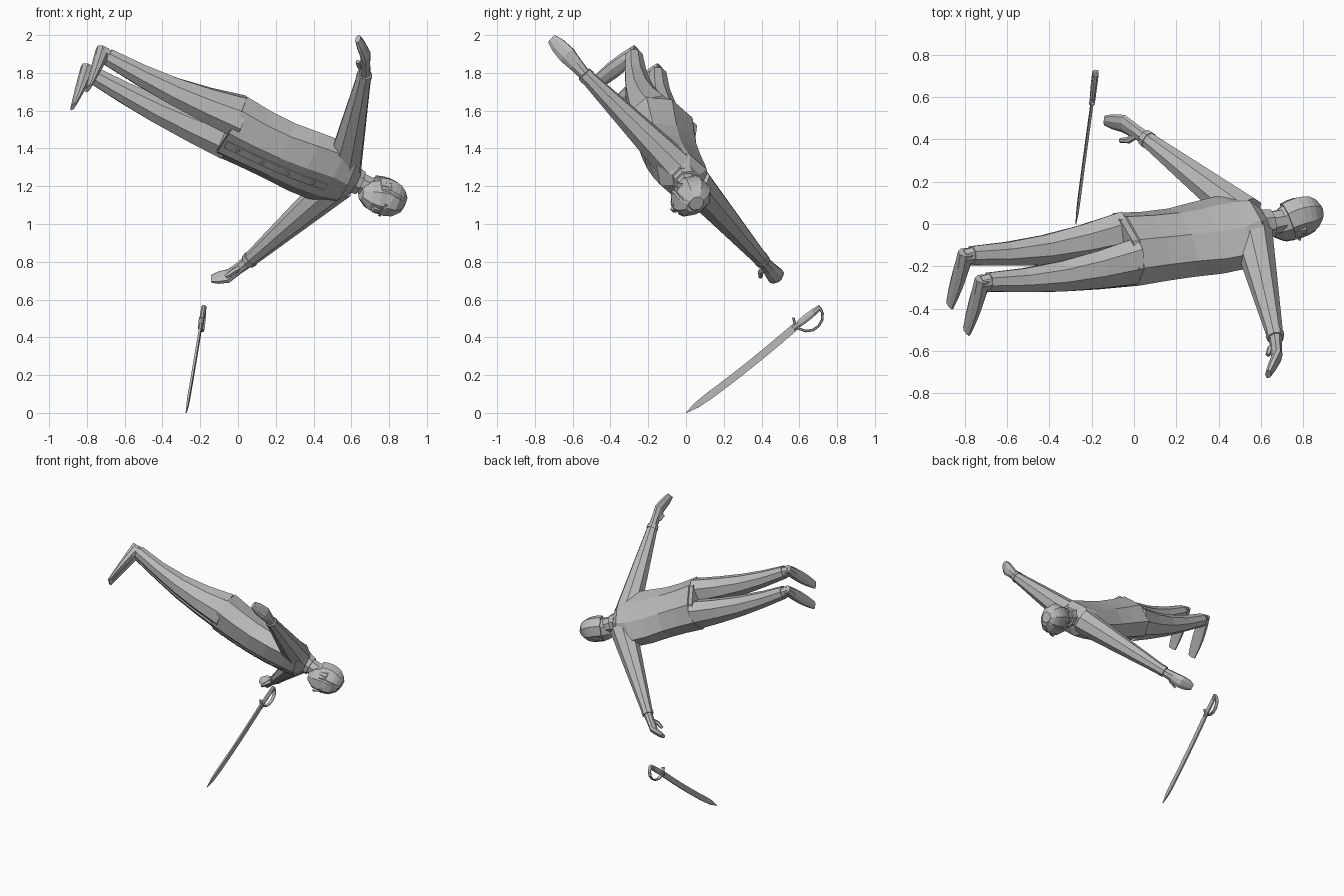
import bpy, bmesh
from math import sin, cos, pi
from mathutils import Vector

cube = bpy.data.objects.get("Cube")
if cube:
    bpy.data.objects.remove(cube)

grey = bpy.data.materials.new("plain grey")
grey.use_nodes = True
grey.diffuse_color = (.5, .5, .5, 1)
grey.node_tree.nodes["Principled BSDF"].inputs["Base Color"].default_value = (.5, .5, .5, 1)


def point(x, y, z):
    return Vector((x, y, z))


def steps(count, start=0, end=1):
    return [start + (end - start) * i / count for i in range(count + 1)]


# Body frame: up to the head, left of the body, out of the chest
up = point(.9, .17, -.4).normalized()
left = point(-.39, .67, -.59)
left = (left - up * left.dot(up)).normalized()
front = left.cross(up)


def loft(name, sections, side, sides=8):
    """Skin rings given as (centre, half size along side, half size across)."""
    bm = bmesh.new()
    rings = []
    last = len(sections) - 1
    flat = 1 / cos(pi / sides)
    for i, (centre, along, across) in enumerate(sections):
        path = (sections[min(i + 1, last)][0] - sections[max(i - 1, 0)][0]).normalized()
        first = (side - path * side.dot(path)).normalized() * along * flat
        second = path.cross(first).normalized() * across * flat
        angles = [2 * pi * (j + .5) / sides for j in range(sides)]
        rings.append([bm.verts.new(centre + first * cos(a) + second * sin(a)) for a in angles])
    for ring, following in zip(rings, rings[1:]):
        for j in range(sides):
            k = (j + 1) % sides
            bm.faces.new((ring[j], ring[k], following[k], following[j]))
    bm.faces.new(rings[0])
    bm.faces.new(rings[-1])
    bmesh.ops.recalc_face_normals(bm, faces=bm.faces)
    mesh = bpy.data.meshes.new(name)
    bm.to_mesh(mesh)
    bm.free()
    mesh.materials.append(grey)
    bpy.context.collection.objects.link(bpy.data.objects.new(name, mesh))


# Coat, from hem to neck, with a slight belly
hips = point(-.04, -.12, 1.52)
neck = point(.62, 0, 1.23)
coat = []
for t, width in zip((0, .2, .4, .6, .8, .92, 1), (.19, .18, .18, .195, .2, .16, .08)):
    depth = min(.14 - .03 * t, width * .75)
    coat.append((hips.lerp(neck, t) + front * .025 * sin(pi * t), width, depth))
loft("coat", coat, left)

# Front closing strip with buttons
edge = [centre + front * depth for centre, width, depth in coat[:-2]]
loft("coat_closing_strip", [(place, .025, .006) for place in edge], left, 4)
for lower, upper in zip(edge, edge[1:]):
    middle = lower.lerp(upper, .5)
    loft("button", [(middle, .01, .01), (middle + front * .012, .01, .01)], left, 6)

# Seat of the trousers
loft("trouser_seat", [(hips + up * .06, .17, .12), (hips - up * .02, .18, .13)], left)


def lower_body(name, sign, ankle):
    """Tapered leg with a hem, and a shoe narrowing to the toe."""
    hip = hips + left * sign * .09 + up * .02
    leg = [(hip.lerp(ankle, t) + front * .03 * sin(pi * t),
            .095 - .05 * t, .045 + .08 * (1 - t) ** 1.5) for t in steps(4)]
    loft(name + "_leg", leg, left)
    loft(name + "_ankle", [(ankle + up * .03, .04, .04), (ankle - up * .04, .035, .035)], left)
    heel = ankle - up * .03 - front * .03
    toe = heel + point(-.08, -.25, -.2)
    loft(name + "_shoe", [(heel.lerp(toe, t), .03 + .015 * sin(pi * t), .04 - .03 * t)
                          for t in steps(4)], left)


def upper_body(name, shoulder, wrist, palm, fingertip, thumb_tip):
    """Tapered arm with a cuff, a flat bent hand and a thumb."""
    loft(name + "_arm", [(shoulder.lerp(wrist, t), .09 - .055 * t, .09 - .055 * t)
                         for t in steps(4)], front)
    back = (shoulder - wrist).normalized()
    loft(name + "_cuff", [(wrist + back * .03, .041, .041), (wrist, .038, .038)], front)
    loft(name + "_hand", [(wrist, .03, .03), (wrist.lerp(palm, .5), .037, .025),
                          (palm, .046, .024), (palm.lerp(fingertip, .6), .04, .02),
                          (fingertip, .026, .014)], front)
    root = wrist.lerp(palm, .3)
    knuckle = root.lerp(thumb_tip, .5) + (thumb_tip - palm) * .2
    loft(name + "_thumb", [(root, .016, .016), (knuckle, .014, .014),
                           (thumb_tip, .01, .01)], front, 6)


lower_body("left", 1, point(-.77, -.15, 1.79))
lower_body("right", -1, point(-.69, -.275, 1.885))
upper_body("left", point(.53, .04, 1.22), point(.05, .41, .8), point(-.05, .475, .725),
           point(-.14, .49, .71), point(-.065, .395, .72))
upper_body("right", point(.56, -.05, 1.3), point(.67, -.54, 1.795), point(.675, -.63, 1.895),
           point(.635, -.71, 1.98), point(.633, -.62, 1.86))

# Neck and collar
loft("neck", [(neck - up * .05, .055, .055), (neck + up * .09, .052, .052)], left)
loft("collar", [(neck - up * .02, .072, .072), (neck + up * .03, .064, .064)], left)

# Head, with the jaw pushed forward and a cap of hair behind
head = point(.765, .02, 1.145)


def on_head(rise, ahead, aside=0):
    return head + up * rise + front * ahead + left * aside


def skull(start, ahead, wide, deep, lift):
    rings = []
    for t in steps(6, start):
        size = 1 - .6 * abs(t) ** 3
        jaw = .04 * max(0, -t)
        rings.append((on_head(.12 * t + lift, jaw + ahead), wide * size, deep * size))
    return rings


loft("head", skull(-1, 0, .078, .1, 0), left)
loft("hair", skull(-.4, -.02, .085, .095, .005), left)
loft("nose", [(on_head(.01, .1), .008, .008), (on_head(-.035, .115), .014, .014)], left, 4)
for sign in (-1, 1):
    loft("ear", [(on_head(-.04, 0, .075 * sign), .008, .014),
                 (on_head(.015, -.01, .084 * sign), .01, .022)], left, 6)
    loft("brow", [(on_head(.02, .1, .014 * sign), .006, .008),
                  (on_head(.02, .09, .045 * sign), .006, .008)], up, 4)

# Sabre: curved blade, grip, and a guard bent round as an arc
tip = point(-.275, 0, 0)
pommel = point(-.18, .71, .56)
axis = (pommel - tip).normalized()
cutting = point(1, 0, 0).cross(axis).normalized()
if cutting.z > 0:
    cutting = -cutting

blade = []
for t in steps(10):
    place = tip.lerp(pommel, t * .83) + cutting * .009 * sin(pi * t)
    blade.append((place, .002 + .018 * min(1, t * 8), .002 + .004 * min(1, t * 8)))
loft("sabre_blade", blade, cutting, 4)
loft("sabre_grip", [(tip.lerp(pommel, t), .014 + .006 * sin(pi * (t - .8) * 5), .013)
                    for t in steps(4, .8)], cutting)
middle = tip.lerp(pommel, .91)
loft("sabre_guard", [(middle + axis * .08 * cos(a) + cutting * .075 * sin(a), .012, .006)
                     for a in steps(8, 0, 1.2 * pi)], point(1, 0, 0), 6)
